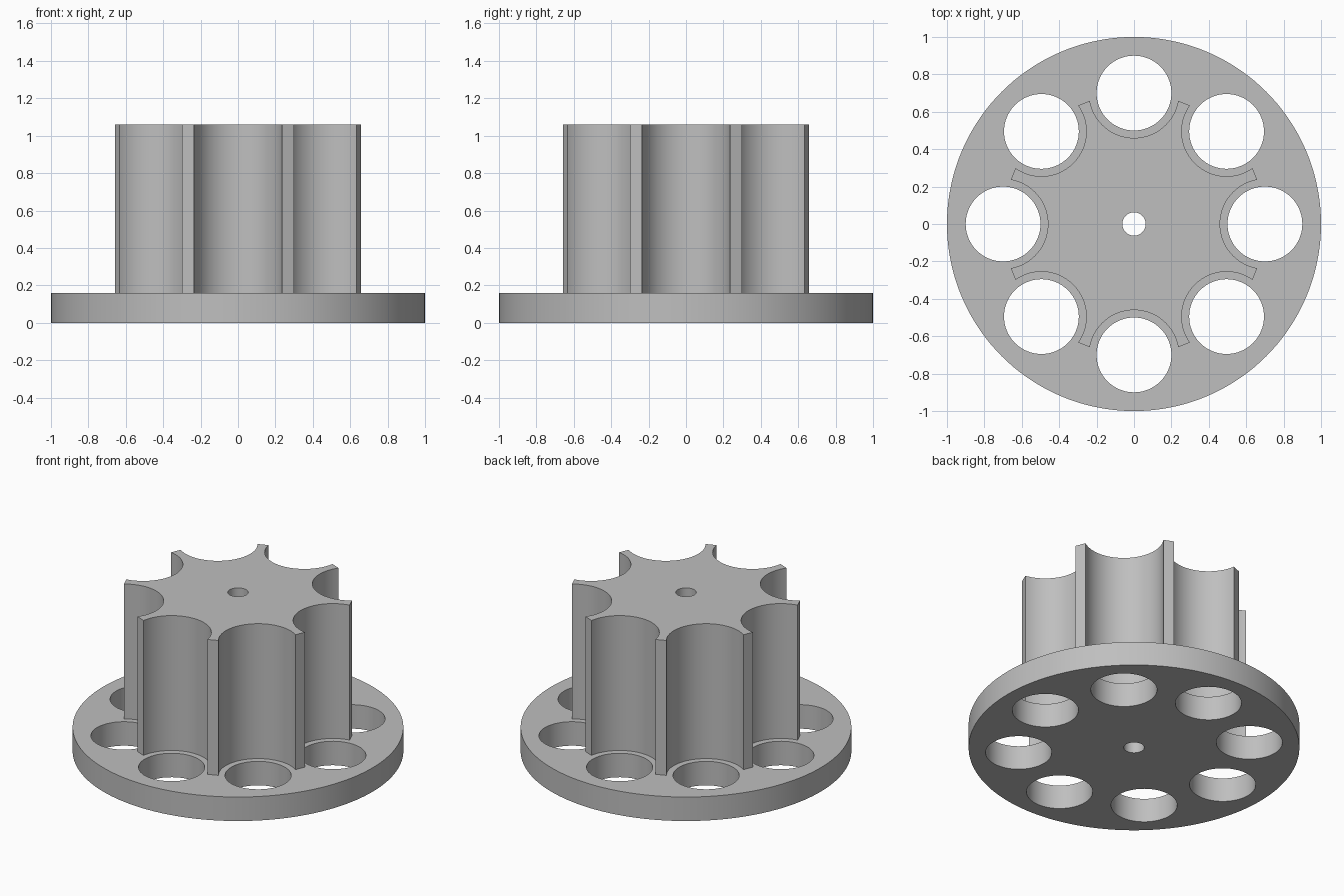
import bpy
import bmesh
from math import sin, cos, acos, pi, radians

cube = bpy.data.objects.get("Cube")
if cube:
    bpy.data.objects.remove(cube, do_unlink=True)

SLOTS = 8
RING = 0.7            # distance of the slot centres from the axis
SCALLOP = 0.24        # radius of the scallops in the core
HOLE = 0.2            # radius of the plate holes
BORE = 0.0625         # radius of the central bore
PLATE_TOP, CORE_TOP = 0.16, 1.06

grey = bpy.data.materials.new("plain grey")
grey.use_nodes = True
grey.diffuse_color = (0.52, 0.52, 0.52, 1)
grey.node_tree.nodes["Principled BSDF"].inputs["Base Color"].default_value = grey.diffuse_color


def circle(radius, steps, cx=0, cy=0):
    return [(cx + radius * cos(2 * pi * i / steps), cy + radius * sin(2 * pi * i / steps))
            for i in range(steps)]


def extruded(name, loops, bottom, top):
    """Fill nested outlines, treating the inner ones as holes, and extrude upward."""
    bm = bmesh.new()
    edges = []
    for loop in loops:
        verts = [bm.verts.new((x, y, bottom)) for x, y in loop]
        edges += [bm.edges.new((v, verts[i - 1])) for i, v in enumerate(verts)]
    bmesh.ops.triangle_fill(bm, edges=edges, use_beauty=True, normal=(0, 0, 1))
    result = bmesh.ops.extrude_face_region(bm, geom=bm.faces[:], use_keep_orig=True)
    lifted = [g for g in result["geom"] if isinstance(g, bmesh.types.BMVert)]
    bmesh.ops.translate(bm, verts=lifted, vec=(0, 0, top - bottom))
    bmesh.ops.recalc_face_normals(bm, faces=bm.faces[:])
    mesh = bpy.data.meshes.new(name)
    bm.to_mesh(mesh)
    bm.free()
    mesh.materials.append(grey)
    obj = bpy.data.objects.new(name, mesh)
    bpy.context.collection.objects.link(obj)
    bpy.ops.object.select_all(action="DESELECT")
    obj.select_set(True)
    bpy.context.view_layer.objects.active = obj
    bpy.ops.object.shade_smooth_by_angle(angle=radians(30))
    return obj


angles = [2 * pi * i / SLOTS for i in range(SLOTS)]
bore = circle(BORE, 32)

# Round base plate with a ring of holes
holes = [circle(HOLE, 64, RING * cos(a), RING * sin(a)) for a in angles]
extruded("base_plate", [circle(1, 144), bore] + holes, 0, PLATE_TOP)

# Scalloped core: each concave arc ends on the ring, leaving narrow prongs between
half = acos(SCALLOP / 2 / RING)
steps = 32
outline = []
for a in angles:
    for i in range(steps + 1):
        t = a + pi + half * (1 - 2 * i / steps)
        outline.append((RING * cos(a) + SCALLOP * cos(t), RING * sin(a) + SCALLOP * sin(t)))
extruded("scalloped_core", [outline, bore], PLATE_TOP, CORE_TOP)
